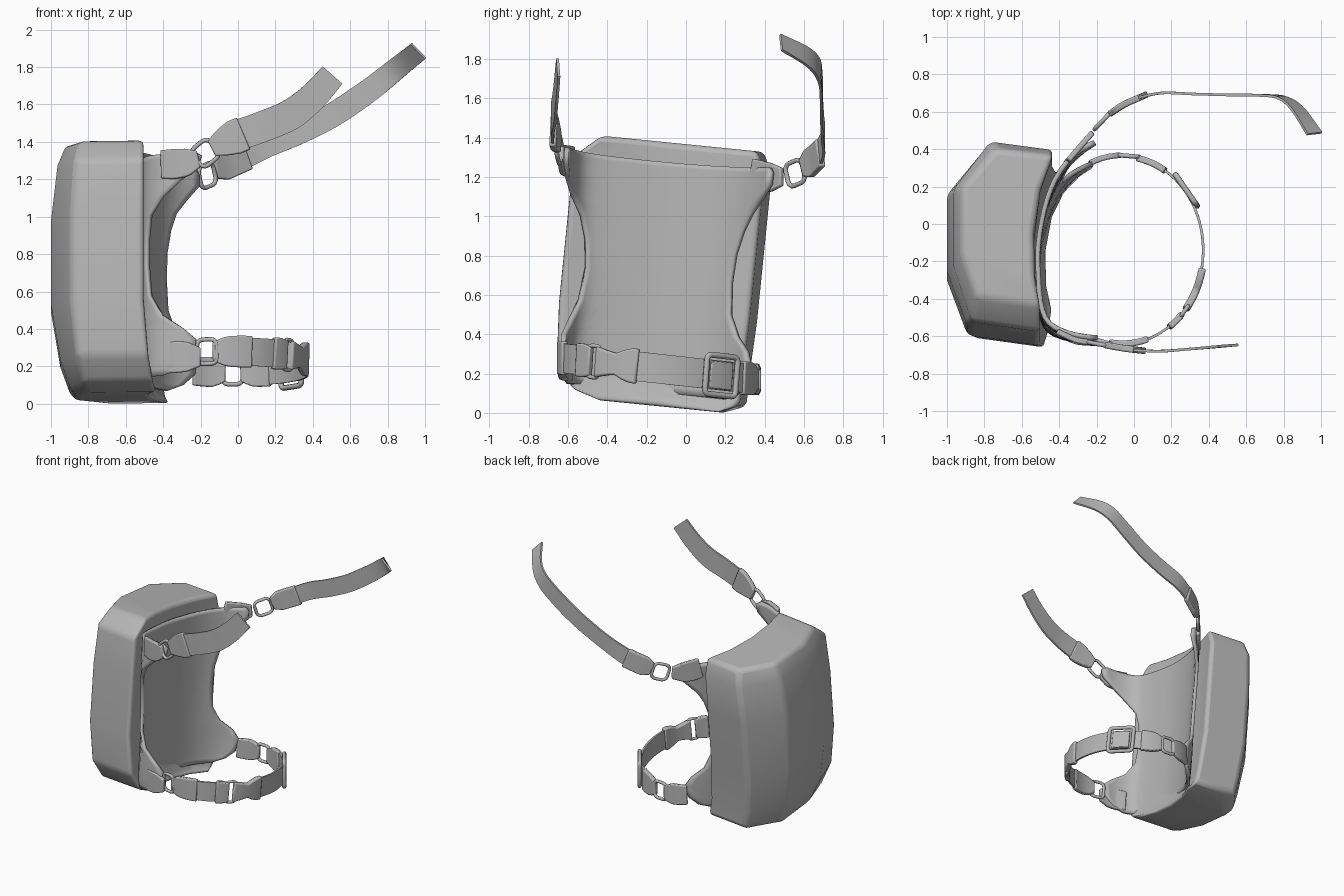
import bpy, bmesh, math
from mathutils import Vector

if "Cube" in bpy.data.objects:
    bpy.data.objects.remove(bpy.data.objects["Cube"])

grey = bpy.data.materials.new("plain grey")
grey.diffuse_color = (0.47, 0.47, 0.47, 1)
grey.use_nodes = True
grey.node_tree.nodes["Principled BSDF"].inputs["Base Color"].default_value = grey.diffuse_color
UP = Vector((0, 0, 1))


def finish(ob, bevel=0, segs=2, angle=35):
    """Material, optional rounded edges, smooth shading."""
    ob.data.materials.append(grey)
    bpy.ops.object.select_all(action='DESELECT')
    ob.select_set(True)
    bpy.context.view_layer.objects.active = ob
    bpy.ops.object.shade_smooth_by_angle(angle=math.radians(angle))
    if bevel:
        m = ob.modifiers.new("round", 'BEVEL')
        m.width, m.segments = bevel, segs
        m.limit_method, m.angle_limit = 'ANGLE', math.radians(28)
    return ob


def loft(name, rings, bevel=0, segs=2, angle=35):
    """Closed solid through a list of equal-length point rings."""
    bm = bmesh.new()
    vs = [[bm.verts.new(p) for p in r] for r in rings]
    n = len(rings[0])
    for a, b in zip(vs, vs[1:]):
        for i in range(n):
            j = (i + 1) % n
            bm.faces.new((a[i], a[j], b[j], b[i]))
    bm.faces.new(vs[0][::-1])
    bm.faces.new(vs[-1])
    bmesh.ops.recalc_face_normals(bm, faces=bm.faces)
    me = bpy.data.meshes.new(name)
    bm.to_mesh(me)
    bm.free()
    ob = bpy.data.objects.new(name, me)
    bpy.context.collection.objects.link(ob)
    return finish(ob, bevel, segs, angle)


def smooth_path(pts, k=5):
    """Catmull-Rom curve through the points."""
    p = [Vector(q) for q in pts]
    p = [2 * p[0] - p[1]] + p + [2 * p[-1] - p[-2]]
    out = []
    for a, b, c, d in zip(p, p[1:], p[2:], p[3:]):
        for i in range(k):
            t = i / k
            out.append(0.5 * (2 * b + (c - a) * t + (2 * a - 5 * b + 4 * c - d) * t * t
                              + (3 * b - a - 3 * c + d) * t ** 3))
    return out + [p[-2]]


def ribbon(name, pts, widths, thick, bevel=0, end_up=UP):
    """Flat strip along a path; widths spread evenly, twisting to end_up at the tip."""
    rings, n = [], len(pts) - 1
    for i, p in enumerate(pts):
        t = (pts[min(i + 1, n)] - pts[max(i - 1, 0)]).normalized()
        up = UP.lerp(end_up, max(0, (i / n - .55) / .45))
        u = (up - t * up.dot(t)).normalized()
        s = t.cross(u)
        f = i / n * (len(widths) - 1)
        j = min(int(f), len(widths) - 2)
        w = widths[j] + (widths[j + 1] - widths[j]) * (f - j)
        rings.append([p + u * (w / 2 * a) + s * (thick / 2 * b)
                      for a, b in ((1, 1), (1, -1), (-1, -1), (-1, 1))])
    return loft(name, rings, bevel)


def ring(name, c, along, length, height, r, corner=.28):
    """Rounded rectangular wire loop lying along a strap."""
    c, t = Vector(c), Vector(along).normalized()
    u = (UP - t * UP.dot(t)).normalized()
    cu = bpy.data.curves.new(name, 'CURVE')
    cu.dimensions, cu.bevel_depth, cu.bevel_resolution = '3D', r, 2
    sp = cu.splines.new('POLY')
    pts = []
    k = min(length, height) * corner
    for sx, sy, q in ((1, 1, 0), (-1, 1, 1), (-1, -1, 2), (1, -1, 3)):
        for i in range(4):
            a = math.radians(90 * q + 30 * i)
            pts.append(c + t * (sx * (length / 2 - k) + k * math.cos(a))
                       + u * (sy * (height / 2 - k) + k * math.sin(a)))
    sp.points.add(len(pts) - 1)
    for s, p in zip(sp.points, pts):
        s.co = (*p, 1)
    sp.use_cyclic_u = True
    ob = bpy.data.objects.new(name, cu)
    bpy.context.collection.objects.link(ob)
    bpy.ops.object.select_all(action='DESELECT')
    ob.select_set(True)
    bpy.context.view_layer.objects.active = ob
    bpy.ops.object.convert(target='MESH')
    finish(bpy.context.object, angle=60)


# pouch body: leaning stack of faceted outlines, hollowed toward the leg
outline = [(-.43, .34, 0), (-.79, .385, .6), (-1, .13, 1), (-1, -.28, 1), (-.89, -.575, .6),
           (-.5, -.63, 0), (-.53, -.42, 0), (-.535, -.15, 0), (-.5, .12, 0)]
# height, outer inset, inner shift, width scale, scale centre
levels = [(.02, .13, .07, .62, .05), (.065, .1, .05, .88, .3), (.2, .05, .025, .97, 0),
          (.5, 0, 0, 1, 0), (.95, 0, 0, 1, 0), (1.25, .035, 0, 1, 0), (1.367, .08, 0, .82, .1)]
slices = []
for z, dx, inner, sy, c in levels:
    row = []
    for x, y, f in outline:
        yw = c + (y - c) * sy + .1 * (z - .7)
        row.append(Vector((x + dx * f + (0 if f else inner), yw, z - .1 * yw)))
    slices.append(row)
loft("pouch_body", slices, .03, 3, 50)

# leg pad: curved sheet with waisted sides, trimmed along one cross-section
STEP = 20
section = smooth_path([(-.18, -.62, 0), (-.32, -.608, 0), (-.445, -.56, 0), (-.495, -.47, 0),
                       (-.512, -.3, 0), (-.512, -.15, 0), (-.48, .03, 0), (-.425, .18, 0),
                       (-.33, .305, 0), (-.21, .375, 0)], STEP)
# height fraction, near trim, far trim
spans = [(0, 1.6, 7.6), (.03, .9, 8.3), (.08, .4, 8.8), (.16, .3, 8.9), (.21, .8, 8.6),
         (.27, 1.6, 7.9), (.36, 2.3, 7.5), (.5, 2.65, 7.4), (.62, 2.6, 7.45), (.72, 2.3, 7.65),
         (.8, 1.6, 7.95), (.87, .9, 8.5), (.93, .2, 9), (.98, .1, 9), (1, .4, 8.8)]
bm = bmesh.new()
COLS, grid = 24, []
for v, t0, t1 in spans:
    row = []
    for i in range(COLS + 1):
        u = i / COLS
        p = section[round((t0 + (t1 - t0) * u) * STEP)]
        zl = .09 + 1.2 * v - .025 * v * math.sin(math.pi * u)
        y = p.y + (.02 + .09 * u) * (zl - .7)
        row.append(bm.verts.new((p.x, y, zl - .1 * y)))
    grid.append(row)
for r0, r1 in zip(grid, grid[1:]):
    for i in range(COLS):
        bm.faces.new((r0[i], r0[i + 1], r1[i + 1], r1[i]))
bmesh.ops.recalc_face_normals(bm, faces=bm.faces)
me = bpy.data.meshes.new("leg_pad")
bm.to_mesh(me)
bm.free()
pad = bpy.data.objects.new("leg_pad", me)
bpy.context.collection.objects.link(pad)
sol = pad.modifiers.new("thickness", 'SOLIDIFY')
sol.thickness, sol.offset = .025, 0
finish(pad, angle=45)


# leg strap loop
def on_leg(deg, off=0):
    a = math.radians(deg)
    y = -.14 + (.5 + off) * math.sin(a)
    return Vector((-.06 + (.43 + off) * math.cos(a), y, .225 - .11 * (y + .14)))


def arc(name, a0, a1, widths, thick, off=0, bevel=0):
    n = max(4, int(abs(a1 - a0) / 4))
    ribbon(name, [on_leg(a0 + (a1 - a0) * i / n, off) for i in range(n + 1)],
           widths, thick, bevel)


def arc_ring(name, deg, length, height, r, off=0, corner=.28):
    ring(name, on_leg(deg, off), on_leg(deg + 3) - on_leg(deg - 3), length, height, r, corner)


ribbon("front_leg_patch", smooth_path([(-.41, -.585, .245), (-.31, -.628, .25),
                                       (-.2, -.638, .25)]), [.16, .17, .16, .1], .03, .008)
arc_ring("front_leg_ring", -104, .11, .13, .012, .005)
arc("front_leg_tab", -100, -72, [.1, .16, .17, .17], .035, 0, .008)
arc("front_leg_strap", -74, -48, [.15, .15], .014)
arc("clip_socket", -55, -43, [.17, .17, .15], .035, .002, .008)
arc_ring("clip_frame", -41, .07, .16, .011, .003)
arc("clip_prong", -39, -12, [.16, .13, .11, .17, .18], .04, .003, .01)
arc("side_leg_strap", -14, 62, [.15, .15], .014)
arc_ring("square_buckle", 39, .19, .2, .015, .008, .12)
arc("square_buckle_plate", 31, 47, [.14, .14], .02, .008, .005)
arc("back_leg_tab", 58, 80, [.17, .17, .16, .1], .035, 0, .008)
arc_ring("back_leg_ring", 86, .11, .13, .012, .005)
arc("back_leg_patch", 91, 114, [.1, .16, .16, .15], .03, .008, .008)


# upper straps: patch, ring, tab and free strap end
def upper_strap(side, patch, link, tab, strap, width, end_up=UP):
    ribbon(side + "_upper_patch", smooth_path(patch), [.15, .16, .15, .09], .03, .008)
    ring(side + "_upper_ring", link, Vector(tab[0]) - Vector(patch[-1]), .12, .12, .012)
    ribbon(side + "_upper_tab", smooth_path(tab), [.09, .15, width + .02, width + .02],
           .035, .008)
    ribbon(side + "_upper_strap", smooth_path(strap), [width, width, width * .85], .014,
           0, Vector(end_up))


upper_strap("front",
            [(-.41, -.575, 1.28), (-.31, -.62, 1.285), (-.21, -.637, 1.31)],
            (-.175, -.645, 1.34),
            [(-.14, -.65, 1.365), (-.05, -.665, 1.41), (.03, -.675, 1.445)],
            [(0, -.675, 1.435), (.14, -.68, 1.485), (.28, -.67, 1.545), (.4, -.66, 1.64),
             (.505, -.65, 1.757)], .165, (-.15, 0, 1))
upper_strap("back",
            [(-.36, .33, 1.22), (-.3, .4, 1.2), (-.22, .49, 1.2)],
            (-.165, .555, 1.22),
            [(-.12, .595, 1.245), (-.05, .64, 1.28), (.05, .685, 1.325)],
            [(.02, .675, 1.315), (.15, .7, 1.38), (.32, .695, 1.45), (.5, .69, 1.54),
             (.68, .688, 1.66), (.79, .675, 1.745), (.87, .62, 1.81), (.965, .483, 1.885)],
            .13, (-.7, -.1, .75))
